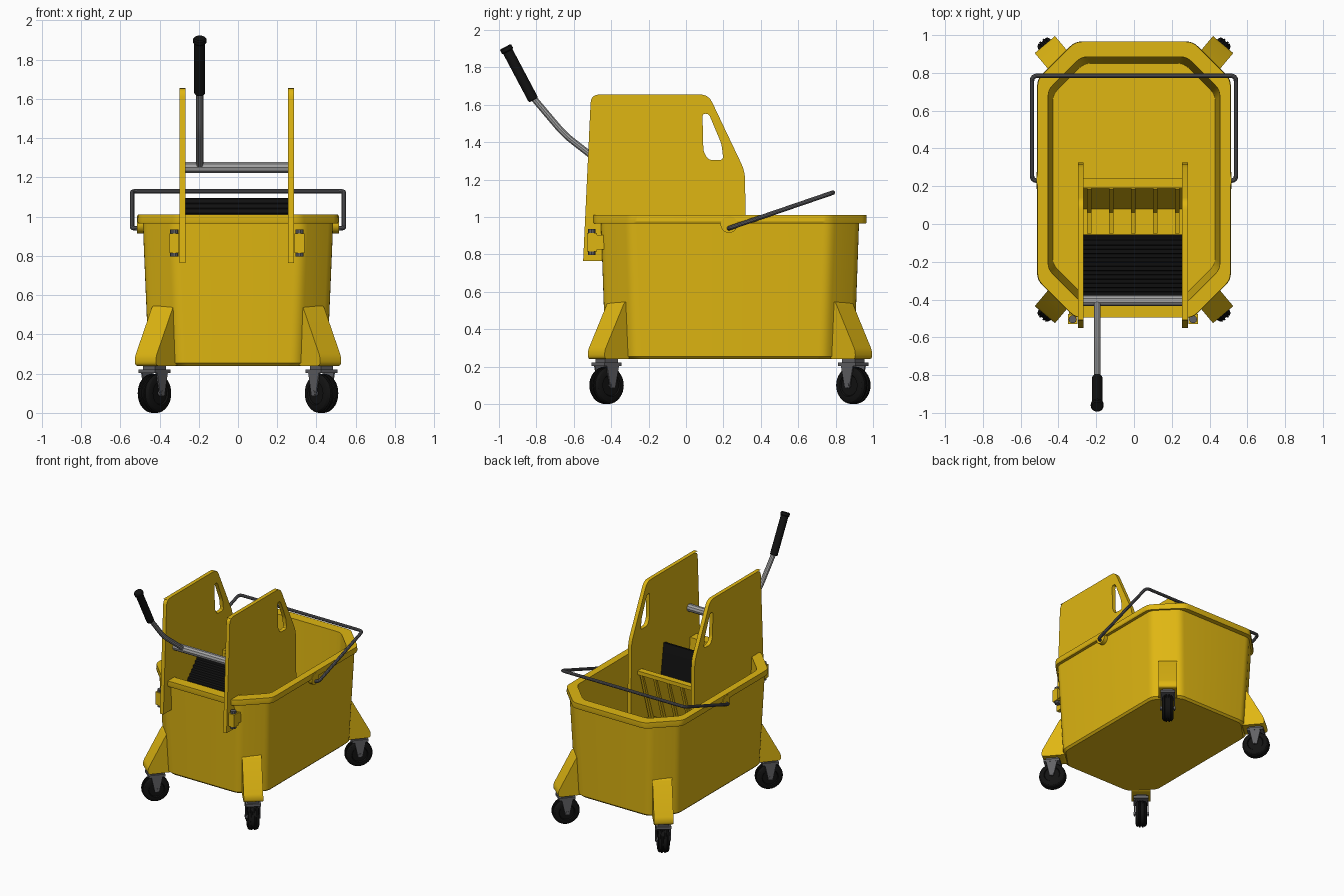
import bpy, bmesh, math
from mathutils import Vector, Matrix

if "Cube" in bpy.data.objects:
    bpy.data.objects.remove(bpy.data.objects["Cube"])


def material(name, r, g, b):
    m = bpy.data.materials.new(name)
    m.diffuse_color = (r, g, b, 1)
    m.use_nodes = True
    m.node_tree.nodes["Principled BSDF"].inputs["Base Color"].default_value = m.diffuse_color
    return m


YELLOW = material("yellow_plastic", 0.74, 0.47, 0.006)
BLACK = material("black_rubber", 0.006, 0.006, 0.006)
STEEL = material("light_steel", 0.36, 0.36, 0.36)
WIRE = material("dark_steel", 0.12, 0.12, 0.13)
CY = 0.235   # bucket centre in y
CX = -0.006  # wringer centre in x


def finish(name, bm, mat, M=Matrix()):
    bmesh.ops.transform(bm, matrix=M, verts=bm.verts)
    bmesh.ops.recalc_face_normals(bm, faces=bm.faces)
    me = bpy.data.meshes.new(name)
    bm.to_mesh(me)
    bm.free()
    me.materials.append(mat)
    ob = bpy.data.objects.new(name, me)
    bpy.context.collection.objects.link(ob)
    return ob


def fillet(pts, r, closed=True, n=4):
    """Round the corners of a 2D or 3D polyline."""
    pts = [Vector(p) for p in pts]
    out = []
    for i, p in enumerate(pts):
        if not closed and i in (0, len(pts) - 1):
            out.append(p)
            continue
        a, b = pts[i - 1], pts[(i + 1) % len(pts)]
        pa = p + (a - p).normalized() * min(r, (a - p).length * 0.45)
        pb = p + (b - p).normalized() * min(r, (b - p).length * 0.45)
        for k in range(n + 1):
            t = k / n
            out.append(pa * (1 - t) ** 2 + p * 2 * t * (1 - t) + pb * t * t)
    return out


def loft(name, rings, mat, M=Matrix()):
    """Skin a list of equal-length point rings and cap both ends."""
    bm = bmesh.new()
    rows = [[bm.verts.new(p) for p in ring] for ring in rings]
    for r0, r1 in zip(rows, rows[1:]):
        for i in range(len(r0)):
            j = (i + 1) % len(r0)
            bm.faces.new((r0[i], r0[j], r1[j], r1[i]))
    bm.faces.new(rows[0])
    bm.faces.new(rows[-1])
    return finish(name, bm, mat, M)


def lathe(name, profile, mat, M=Matrix(), n=32):
    """Spin (offset, radius) pairs around local Y."""
    angs = [2 * math.pi * i / n for i in range(n)]
    return loft(name, [[(r * math.cos(a), y, r * math.sin(a)) for a in angs] for y, r in profile], mat, M)


def plate(name, loops, thick, mat, M=Matrix()):
    """Extrude an outline (with holes) drawn in local XZ along local Y."""
    bm = bmesh.new()
    for loop in loops:
        vs = [bm.verts.new((p[0], -thick / 2, p[1])) for p in loop]
        for i in range(len(vs)):
            bm.edges.new((vs[i - 1], vs[i]))
    bmesh.ops.triangle_fill(bm, use_beauty=True, use_dissolve=False, edges=bm.edges[:])
    ext = bmesh.ops.extrude_face_region(bm, geom=bm.faces[:])
    bmesh.ops.translate(bm, vec=(0, thick, 0), verts=[v for v in ext["geom"] if isinstance(v, bmesh.types.BMVert)])
    return finish(name, bm, mat, M)


def box(name, size, loc, mat, M=Matrix()):
    x, z = size[0] / 2, size[2] / 2
    return plate(name, [[(-x, -z), (x, -z), (x, z), (-x, z)]], size[1], mat, M @ Matrix.Translation(loc))


def tube(name, pts, radius, mat):
    cu = bpy.data.curves.new(name, 'CURVE')
    cu.dimensions = '3D'
    cu.bevel_depth = radius
    cu.bevel_resolution = 3
    cu.use_fill_caps = True
    sp = cu.splines.new('POLY')
    sp.points.add(len(pts) - 1)
    for q, p in zip(sp.points, pts):
        q.co = (*p, 1)
    cu.materials.append(mat)
    ob = bpy.data.objects.new(name, cu)
    bpy.context.collection.objects.link(ob)
    bpy.ops.object.select_all(action='DESELECT')
    ob.select_set(True)
    bpy.context.view_layer.objects.active = ob
    bpy.ops.object.convert(target='MESH')


# Bucket: chamfered rectangle lofted up the outside, over the rim, down the inside
def octagon(hx, hy, c, z):
    pts = [(hx, -hy + c), (hx, hy - c), (hx - c, hy), (-hx + c, hy),
           (-hx, hy - c), (-hx, -hy + c), (-hx + c, -hy), (hx - c, -hy)]
    return [(p.x, p.y + CY, z) for p in fillet(pts, 0.035)]


loft("bucket", [octagon(*s) for s in (
    (0.44, 0.65, 0.155, 0.24), (0.455, 0.665, 0.155, 0.255), (0.485, 0.69, 0.155, 0.965),
    (0.508, 0.728, 0.195, 0.965), (0.513, 0.731, 0.2, 0.975), (0.51, 0.73, 0.2, 1.01),
    (0.455, 0.65, 0.175, 1.01), (0.43, 0.615, 0.165, 0.265))], YELLOW)

# Bail handle and its pivot tabs
tube("bail_handle", fillet([(-0.49, 0.23, 0.94), (-0.54, 0.23, 0.94), (-0.54, 0.785, 1.13),
                            (0.54, 0.785, 1.13), (0.54, 0.23, 0.94), (0.49, 0.23, 0.94)], 0.03, False), 0.012, WIRE)
turn = Matrix.Rotation(math.pi / 2, 4, 'Z')  # local X -> world Y, local Y -> world -X
for s in (-1, 1):
    lathe("handle_tab", [(-0.02, 0.045), (0.02, 0.045)], YELLOW, Matrix.Translation((s * 0.495, 0.23, 0.96)) @ turn)

# Corner legs with casters
leg = fillet([(0, 0.24), (0, 0.285), (-0.14, 0.547), (-0.175, 0.547), (-0.175, 0.24)], 0.02)
tread = [(0.0, 0.093), (0.005, 0.093), (0.007, 0.1), (0.016, 0.1), (0.018, 0.094), (0.022, 0.094),
         (0.024, 0.098), (0.036, 0.09), (0.042, 0.076), (0.042, 0.06), (0.034, 0.055)]
tread = [(-y, r) for y, r in reversed(tread[1:])] + tread
for sx in (-1, 1):
    for sy in (-1, 1):
        ang = math.atan2(sy * 0.766, sx * 0.643)
        M = Matrix.Translation((sx * 0.472, CY + sy * 0.715, 0)) @ Matrix.Rotation(ang, 4, 'Z')
        plate("caster_leg", [leg], 0.14, YELLOW, M)
        W = M @ Matrix.Translation((-0.072, 0, 0))
        lathe("caster_wheel", tread, BLACK, W @ Matrix.Translation((0, 0, 0.1)))
        lathe("caster_axle", [(-0.056, 0.014), (0.056, 0.014)], WIRE, W @ Matrix.Translation((0, 0, 0.1)), 12)
        box("caster_plate", (0.12, 0.11, 0.02), (0, 0, 0.212), WIRE, W)
        box("caster_mount", (0.09, 0.08, 0.03), (0, 0, 0.231), WIRE, W)
        for s in (-1, 1):
            plate("caster_fork", [[(-0.045, 0.22), (0.045, 0.22), (0.016, 0.085), (-0.016, 0.085)]],
                  0.008, WIRE, W @ Matrix.Translation((0, s * 0.05, 0)))

# Wringer side panels with a grip hole, and the clips holding them to the bucket
outline = [(-0.55, 0.765), (-0.44, 0.765), (-0.42, 0.58), (0.325, 0.58), (0.315, 1.245),
           (0.12, 1.655), (-0.508, 1.655)]
hole = [(0.088, 1.552), (0.122, 1.552), (0.19, 1.39), (0.2, 1.305), (0.12, 1.305), (0.093, 1.35)]
for s in (-1, 1):
    M = Matrix.Translation((CX + s * 0.276, 0, 0)) @ turn
    plate("wringer_panel", [fillet(outline[:4], 0.01, False) + fillet(outline[3:], 0.045, False)[1:]
                            + fillet([outline[-2], outline[-1], outline[0]], 0.045, False)[1:-1],
                            fillet(hole, 0.02)], 0.03, YELLOW, M)
    x = CX + s * 0.319
    box("panel_clip", (0.05, 0.055, 0.1), (x, -0.503, 0.865), YELLOW)
    box("clip_tab", (0.04, 0.06, 0.08), (x, -0.465, 0.865), YELLOW)
    tube("clip_pin", [(x, -0.505, 0.797), (x, -0.505, 0.935)], 0.021, WIRE)

# Wringer basket: top bar, sloping rear wall, floor and ribs
box("basket_bar", (0.53, 0.05, 0.03), (CX, 0.215, 0.98), YELLOW)
M = Matrix.Translation((CX, 0, 0)) @ turn
plate("basket_wall", [[(0.2, 0.97), (0.08, 0.61), (-0.4, 0.61), (-0.4, 0.59), (0.095, 0.59), (0.22, 0.97)]],
      0.53, YELLOW, M)
for i in range(5):
    plate("basket_rib", [[(0.185, 0.97), (0.235, 0.97), (0.12, 0.58), (-0.05, 0.58), (-0.05, 0.66), (0.06, 0.68)]],
          0.022, YELLOW, Matrix.Translation((-0.237 + i * 0.1165, 0, 0)) @ turn)

# Ridged black press plate
a, b = Vector((-0.38, 0.79)), Vector((-0.11, 1.09))
ridges = []
for i in range(12):
    p, q = a.lerp(b, i / 12), a.lerp(b, (i + 0.5) / 12)
    ridges += [p, q + Vector((0.008, -0.008))]
press = ridges + [b, (-0.085, 1.095), (-0.055, 0.88), (-0.055, 0.7), (-0.3, 0.7)]
plate("press_plate", [press], 0.524, BLACK, M)

# Press shaft, bent lever and grip
tube("press_shaft", [(CX - 0.27, -0.405, 1.25), (CX + 0.27, -0.405, 1.25)], 0.03, STEEL)
tube("lever", fillet([(-0.195, -0.405, 1.25), (-0.195, -0.65, 1.44), (-0.195, -0.84, 1.665)], 0.06, False),
     0.018, STEEL)
base, tip = Vector((-0.195, -0.815, 1.625)), Vector((-0.195, -0.966, 1.91))
axis = tip - base
L = axis.length
lathe("lever_grip", [(0, 0.024), (0.006, 0.028), (L - 0.03, 0.028), (L - 0.024, 0.034), (L - 0.006, 0.034),
                     (L, 0.028)], BLACK,
      Matrix.Translation(base) @ Vector((0, 1, 0)).rotation_difference(axis).to_matrix().to_4x4(), 24)

# Smooth the round parts, keep edges sharp
bpy.ops.object.select_all(action='SELECT')
bpy.context.view_layer.objects.active = bpy.context.selected_objects[0]
bpy.ops.object.shade_smooth_by_angle(angle=math.radians(30))
